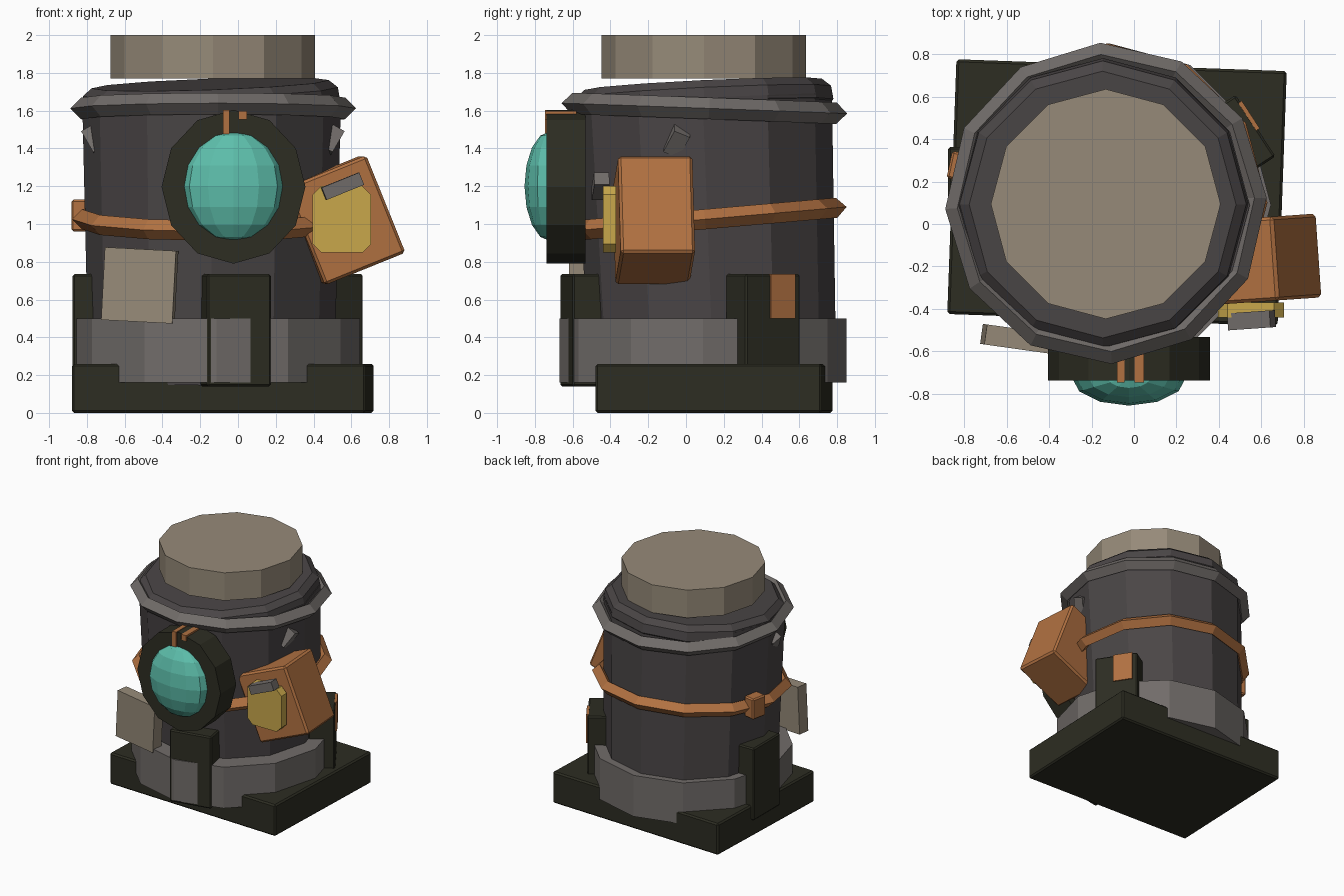
import bpy
from math import radians, cos, sin

if "Cube" in bpy.data.objects:
    bpy.data.objects.remove(bpy.data.objects["Cube"])


def material(name, r, g, b):
    m = bpy.data.materials.new(name)
    m.use_nodes = True
    m.diffuse_color = (r, g, b, 1)
    m.node_tree.nodes["Principled BSDF"].inputs["Base Color"].default_value = (r, g, b, 1)
    return m


TAN = material("tan", .305, .255, .19)
CHARCOAL = material("charcoal", .068, .06, .061)
GREY = material("warm grey", .165, .15, .142)
ORANGE = material("burnt orange", .44, .165, .053)
DARK = material("dark olive", .026, .026, .016)
TEAL = material("teal glass", .11, .52, .41)
YELLOW = material("mustard yellow", .58, .39, .07)


def finish(name, mat, bevel=0.0, scale=(1, 1, 1), rot=(0, 0, 0)):
    """Name, size, turn, colour and bevel the object just added."""
    ob = bpy.context.object
    ob.name = name
    ob.scale = scale
    bpy.ops.object.transform_apply(location=False, rotation=False, scale=True)
    ob.rotation_euler = [radians(a) for a in rot]
    ob.data.materials.append(mat)
    if bevel:
        mod = ob.modifiers.new("bevel", "BEVEL")
        mod.width = bevel
        mod.segments = 1
    return ob


def box(name, mat, loc, size, rot=(0, 0, 0), bevel=0.0):
    bpy.ops.mesh.primitive_cube_add(size=1, location=loc)
    return finish(name, mat, bevel, size, rot)


def drum(name, mat, loc, r1, r2, depth, rot=(0, 0, 0), bevel=0.0, scale=(1, 1, 1)):
    bpy.ops.mesh.primitive_cone_add(vertices=12, radius1=r1, radius2=r2, depth=depth, location=loc)
    return finish(name, mat, bevel, scale, rot)


def hoop(name, mat, loc, minor, rot):
    bpy.ops.mesh.primitive_torus_add(major_segments=12, minor_segments=4,
                                     major_radius=.7, minor_radius=minor, location=loc)
    return finish(name, mat, rot=rot)


# Base and barrel body
box("base_plate", DARK, (-.08, .148, .13), (1.556, 1.2, .26), (0, 0, -2.06), .012)
drum("lower_collar", GREY, (-.115, .09, .33), .76, .76, .34)
drum("barrel", CHARCOAL, (-.14, .117, .92), .65, .685, 1.5, (2.2, 0, 0))
drum("barrel_cap", CHARCOAL, (-.145, .095, 1.665), .69, .67, .15, (2.7, -2, 0), .04)
hoop("upper_rim", GREY, (-.132, .097, 1.612), .057, (-2.1, 0, 2))
hoop("waist_band", ORANGE, (-.125, .1, 1.025), .053, (5, 0, 0))
drum("top_lid", TAN, (-.133, .094, 1.885), .541, .541, .23)

# Three bracket legs, each turned to face outward
legs = {"front_leg": (-.013, -.535, 11), "left_leg": (.488, .408, 123),
        "right_leg": (-.775, .19, 270)}
for name, (x, y, turn) in legs.items():
    box(name, DARK, (x, y, .4375), (.345, .2, .595), (0, 0, turn), .01)

# Patch on the outer face of the left leg
a = radians(33)
box("leg_patch", ORANGE, (.488 + .1 * cos(a) - .056 * sin(a), .408 + .1 * sin(a) + .056 * cos(a), .617),
    (.155, .02, .235), (0, 0, 123))

# Front eye with its housing and clips
drum("eye_housing", DARK, (-.024, -.635, 1.197), .407, .407, .205, (90, 0, 0), scale=(.936, 1, 1))
bpy.ops.mesh.primitive_uv_sphere_add(segments=12, ring_count=8, radius=1, location=(-.024, -.72, 1.2))
finish("eye_lens", TEAL, scale=(.27, .135, .29))
box("eye_clip", ORANGE, (-.062, -.663, 1.54), (.036, .165, .125))
box("eye_clip_small", ORANGE, (.025, -.663, 1.575), (.045, .165, .045))

# Side pouch with plate and latch
box("pouch", ORANGE, (.557, -.17, 1.02), (.46, .395, .556), (0, -22, 4), .015)

pouch_plate = box("pouch_plate", YELLOW, (.55, -.405, 1.025), (.31, .07, .35))
bevel = pouch_plate.modifiers.new("corner_cut", "BEVEL")
bevel.width = .045
bevel.segments = 1
bevel.limit_method = 'WEIGHT'
# Cut only the four corners that run front to back
weights = pouch_plate.data.attributes.new("bevel_weight_edge", 'FLOAT', 'EDGE')
for edge in pouch_plate.data.edges:
    p, q = (pouch_plate.data.vertices[i].co for i in edge.vertices)
    weights.data[edge.index].value = 1.0 if abs(p.y - q.y) > .01 else 0.0

box("pouch_latch", GREY, (.553, -.453, 1.2), (.215, .08, .07), (0, -22, 4))

# Loose panel at the front and buckle on the band
box("front_panel", TAN, (-.52, -.545, .675), (.38, .095, .385), (0, 3, -8))
box("band_buckle", ORANGE, (-.82, .27, 1.045), (.1, .13, .17), (0, 0, -12), .01)

# Slanted studs on both sides of the barrel
for side, name in ((1, "left_stud"), (-1, "right_stud")):
    box(name, GREY, (-.133 + side * .613, -.05, 1.445), (.1, .09, .14), (-25, side * 30, 0))
